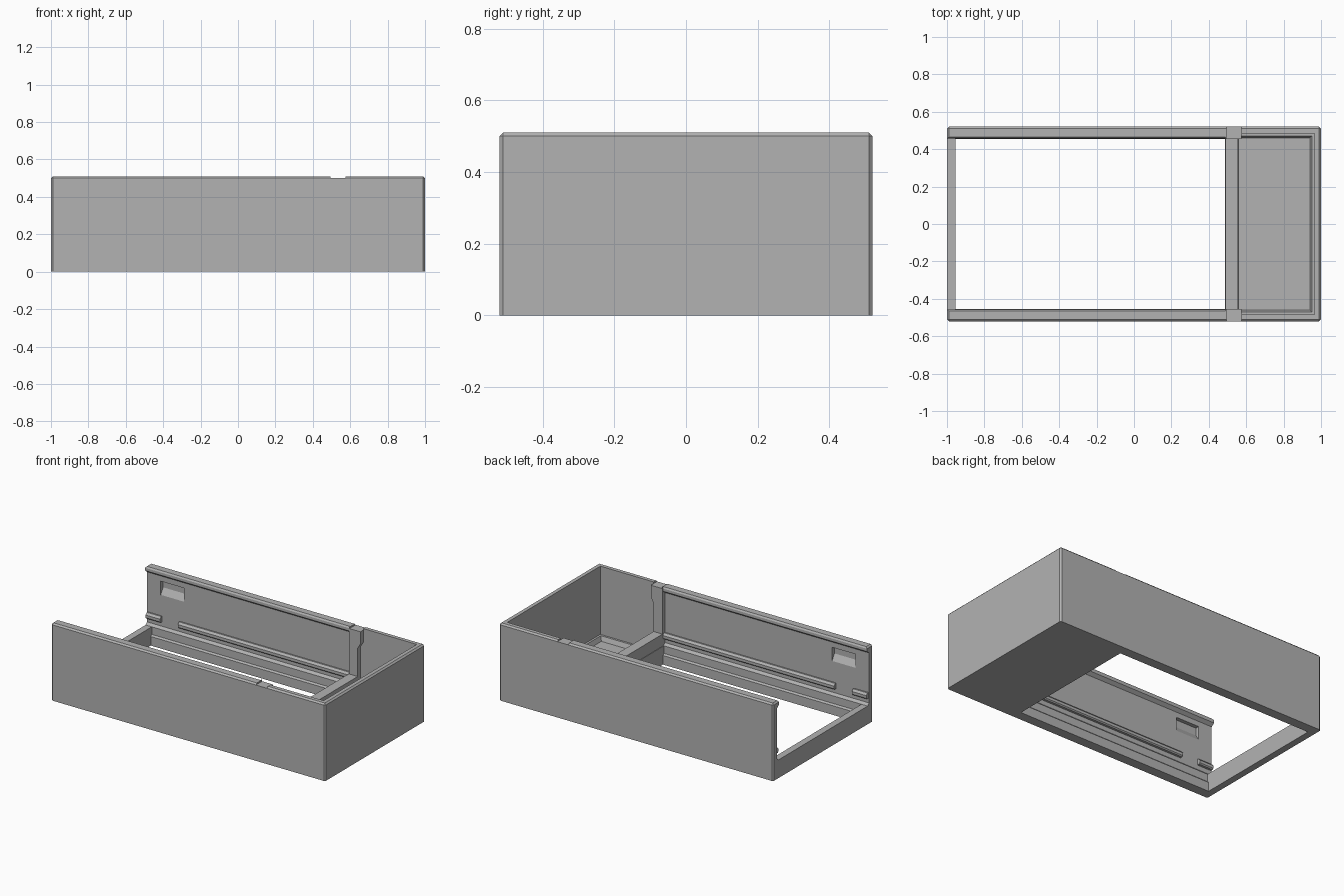
import bpy
import bmesh
from mathutils import Vector

cube = bpy.data.objects.get("Cube")
if cube:
    bpy.data.objects.remove(cube, do_unlink=True)

grey = bpy.data.materials.new("plain grey")
grey.use_nodes = True
COLOUR = (0.45, 0.45, 0.45, 1)
grey.diffuse_color = COLOUR
grey.node_tree.nodes["Principled BSDF"].inputs["Base Color"].default_value = COLOUR


def finish(name, bm):
    bmesh.ops.recalc_face_normals(bm, faces=bm.faces[:])
    mesh = bpy.data.meshes.new(name)
    bm.to_mesh(mesh)
    bm.free()
    mesh.materials.append(grey)
    obj = bpy.data.objects.new(name, mesh)
    bpy.context.collection.objects.link(obj)
    return obj


def prism(name, points, start, end, axis="x"):
    """Extrude a profile: (y, z) points along x, or (x, z) points along y."""
    bm = bmesh.new()
    place = (lambda p, t: (t, p[0], p[1])) if axis == "x" else (lambda p, t: (p[0], t, p[1]))
    face = bm.faces.new([bm.verts.new(place(p, start)) for p in points])
    moved = bmesh.ops.extrude_face_region(bm, geom=[face])["geom"]
    shift = Vector(place((0, 0), end - start))
    bmesh.ops.translate(bm, vec=shift, verts=[v for v in moved if isinstance(v, bmesh.types.BMVert)])
    return finish(name, bm)


def box(name, x0, x1, y0, y1, z0, z1):
    return prism(name, [(y0, z0), (y1, z0), (y1, z1), (y0, z1)], x0, x1)


def frustum(name, bottom, top):
    """Join two rectangles given as (x0, x1, y0, y1, z)."""
    bm = bmesh.new()
    for x0, x1, y0, y1, z in (bottom, top):
        for x, y in ((x0, y0), (x1, y0), (x1, y1), (x0, y1)):
            bm.verts.new((x, y, z))
    bmesh.ops.convex_hull(bm, input=bm.verts[:])
    return finish(name, bm)


def cut(target, cutter):
    cutter.hide_render = True
    mod = target.modifiers.new("cut", "BOOLEAN")
    mod.operation = "DIFFERENCE"
    mod.solver = "EXACT"
    mod.object = cutter
    graph = bpy.context.evaluated_depsgraph_get()
    mesh = bpy.data.meshes.new_from_object(target.evaluated_get(graph))
    target.modifiers.clear()
    target.data = mesh
    bpy.data.objects.remove(cutter, do_unlink=True)


def mirrored(half):
    """Close a half profile across the middle."""
    return half + [(-y, z) for y, z in reversed(half)]


# Outer block with small chamfers on the upright and top edges
bm = bmesh.new()
bmesh.ops.create_cube(bm, size=1)
for v in bm.verts:
    v.co = (v.co.x * 2, v.co.y * 1.04, (v.co.z + 0.5) * 0.51)
edges = [e for e in bm.edges if max(v.co.z for v in e.verts) > 0.1]
bmesh.ops.bevel(bm, geom=edges, offset=0.01, segments=1, affect="EDGES")
body = finish("case_body", bm)

# Long open bay: lipped upper part runs out through the end, lower part stops at the sill
upper = [(0.465, 0.12), (0.48, 0.135), (0.48, 0.465), (0.458, 0.482), (0.458, 0.5), (0.468, 0.515), (0.468, 0.6)]
cut(body, prism("bay_upper_cutter", mirrored(upper), -1.1, 0.49))
lower = [(0.455, -0.1), (0.455, 0.06), (0.465, 0.07), (0.465, 0.125)]
cut(body, prism("bay_lower_cutter", mirrored(lower), -0.955, 0.487))

# Closed compartment with a sloped skirting around its floor
cut(body, box("compartment_cutter", 0.555, 0.965, -0.485, 0.485, 0.06, 0.6))
cut(body, frustum("compartment_floor_cutter",
                  (0.56, 0.94, -0.46, 0.46, 0.03), (0.555, 0.955, -0.475, 0.475, 0.07)))

# Low divider, leaving an upright rib on each side wall
cut(body, box("divider_cutter", 0.47, 0.58, -0.455, 0.455, 0.2, 0.6))
# Shallow notch across both rims
cut(body, box("rim_notch_cutter", 0.495, 0.575, -0.6, 0.6, 0.5, 0.6))

for side, label in ((1, "back"), (-1, "front")):
    # Latch pocket with a sloped lower face
    cut(body, prism(label + "_pocket_cutter",
                    [(side * y, z) for y, z in ((0.47, 0.43), (0.505, 0.43), (0.505, 0.38), (0.48, 0.34), (0.47, 0.34))],
                    -0.9, -0.73))
    # Guide rail and end stop along the bay wall
    rail = [(0.485, 0.165), (0.465, 0.165), (0.458, 0.172), (0.458, 0.19), (0.47, 0.203), (0.485, 0.203)]
    rail = [(side * y, z) for y, z in rail]
    prism(label + "_guide_rail", rail, -0.76, 0.495)
    prism(label + "_end_stop", rail, -0.995, -0.89)
    # Hooked top of the upright rib
    prism(label + "_rib_hook", [(0.545, 0.37), (0.575, 0.42), (0.575, 0.5), (0.545, 0.5)],
          side * 0.455, side * 0.49, "y")
